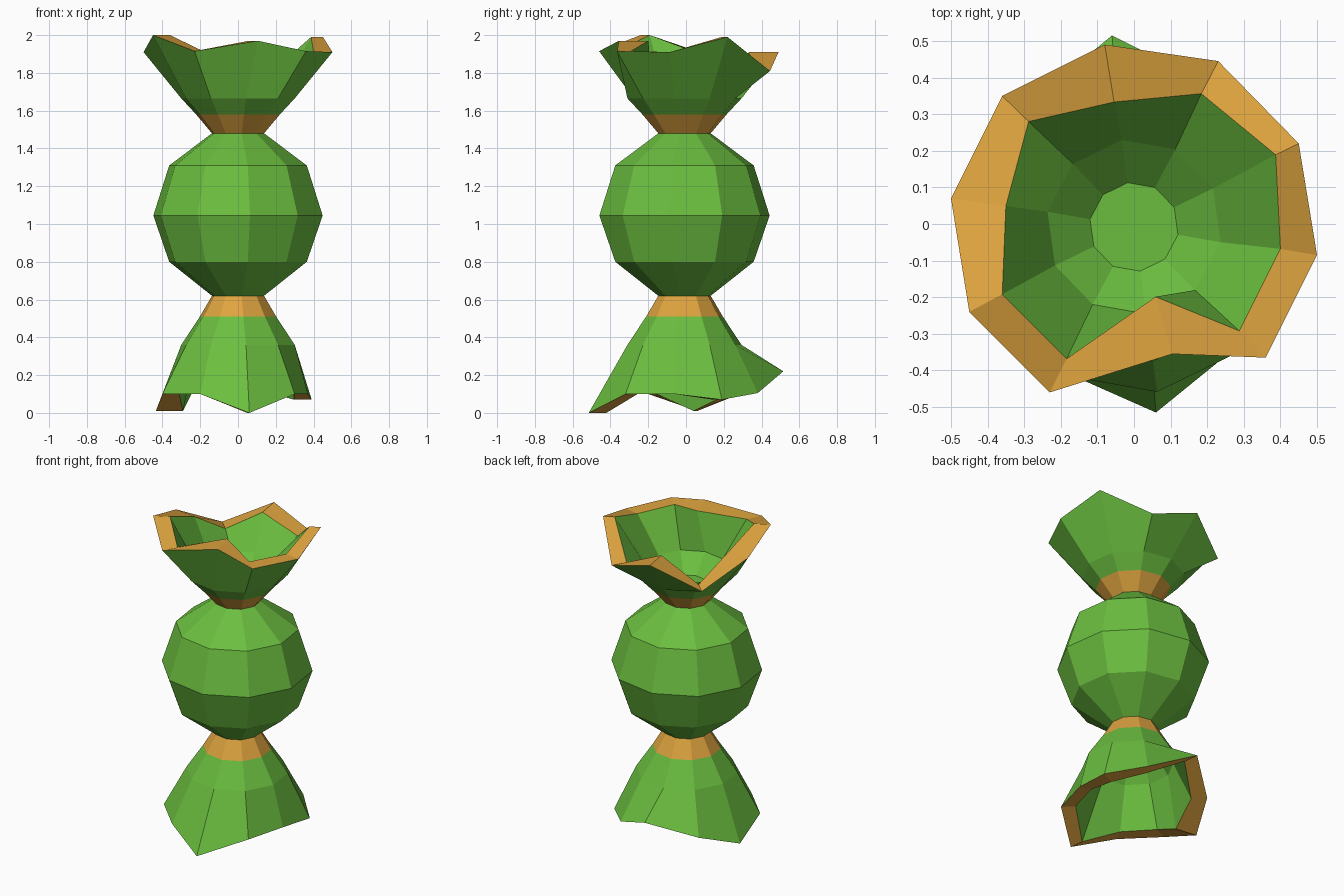
import bpy, bmesh
from math import cos, sin, radians

if "Cube" in bpy.data.objects:
    bpy.data.objects.remove(bpy.data.objects["Cube"])

SIDES = 10
ANGLES = [radians(-10 + 36 * i) for i in range(SIDES)]


def material(name, color):
    m = bpy.data.materials.new(name)
    m.diffuse_color = color
    m.use_nodes = True
    m.node_tree.nodes["Principled BSDF"].inputs["Base Color"].default_value = m.diffuse_color
    return m


GREEN = material("green_wrap", (0.147, 0.515, 0.05, 1))
ORANGE = material("orange_trim", (0.73, 0.37, 0.05, 1))


def ring(r, z):
    return [(r * cos(a), r * sin(a) - 0.008, z) for a in ANGLES]


def loft(name, rings, orange=(), cap_last=False, flip=False):
    """Skin a stack of rings; strips listed in orange get the trim colour."""
    bm = bmesh.new()
    loops = [[bm.verts.new(p) for p in pts] for pts in rings]
    for s, (a, b) in enumerate(zip(loops, loops[1:])):
        for i in range(SIDES):
            j = (i + 1) % SIDES
            f = bm.faces.new((a[i], a[j], b[j], b[i]))
            f.material_index = 1 if s in orange else 0
    if cap_last:
        bm.faces.new(loops[-1])
    if flip:
        bmesh.ops.reverse_faces(bm, faces=bm.faces[:])
    me = bpy.data.meshes.new(name)
    bm.to_mesh(me)
    bm.free()
    me.materials.append(GREEN)
    me.materials.append(ORANGE)
    ob = bpy.data.objects.new(name, me)
    bpy.context.collection.objects.link(ob)
    return ob


def frill(name, outer, profile, rim, flip):
    """Flared wrapper end: outside, ragged rim, inner cup and its floor."""
    rim_out = [(x, y, z) for x, y, z, k in rim]
    rim_in = [(x * k, y * k, z) for x, y, z, k in rim]
    rings = [ring(r, z) for r, z in outer] + [rim_out, rim_in]
    rings += [ring(r, z) for r, z in profile]
    return loft(name, rings, orange=(0, 3), cap_last=True, flip=flip)


# Round sweet in the middle
loft("candy_body", [ring(r, z) for r, z in
     [(0.14, 0.62), (0.37, 0.80), (0.455, 1.045), (0.37, 1.31), (0.14, 1.48)]])

# Upper twisted end: rim points are x, y, z, inner scale
top_rim = [
    (0.50, -0.085, 1.91, 0.80), (0.45, 0.22, 1.99, 0.86),
    (0.23, 0.445, 1.81, 0.80), (-0.08, 0.49, 1.91, 0.68),
    (-0.36, 0.35, 1.76, 0.80), (-0.50, 0.07, 1.91, 0.70),
    (-0.45, -0.24, 2.00, 0.80), (-0.23, -0.46, 1.915, 0.80),
    (0.105, -0.355, 1.97, 0.56), (0.36, -0.365, 1.915, 0.80)]
frill("upper_wrapper", [(0.14, 1.48), (0.225, 1.58), (0.305, 1.665)],
      [(0.24, 1.69), (0.122, 1.58)], top_rim, False)

# Lower twisted end
low_rim = [
    (0.37, -0.06, 0.10, 0.80), (0.39, 0.19, 0.07, 0.76),
    (0.21, 0.38, 0.105, 0.80), (-0.06, 0.515, 0.22, 0.80),
    (-0.31, 0.31, 0.11, 0.78), (-0.435, 0.06, 0.01, 0.67),
    (-0.40, -0.20, 0.10, 0.78), (-0.20, -0.40, 0.10, 0.80),
    (0.06, -0.515, 0.00, 0.82), (0.30, -0.32, 0.10, 0.80)]
frill("lower_wrapper", [(0.14, 0.62), (0.205, 0.51), (0.305, 0.36)],
      [(0.24, 0.36), (0.122, 0.51)], low_rim, True)
